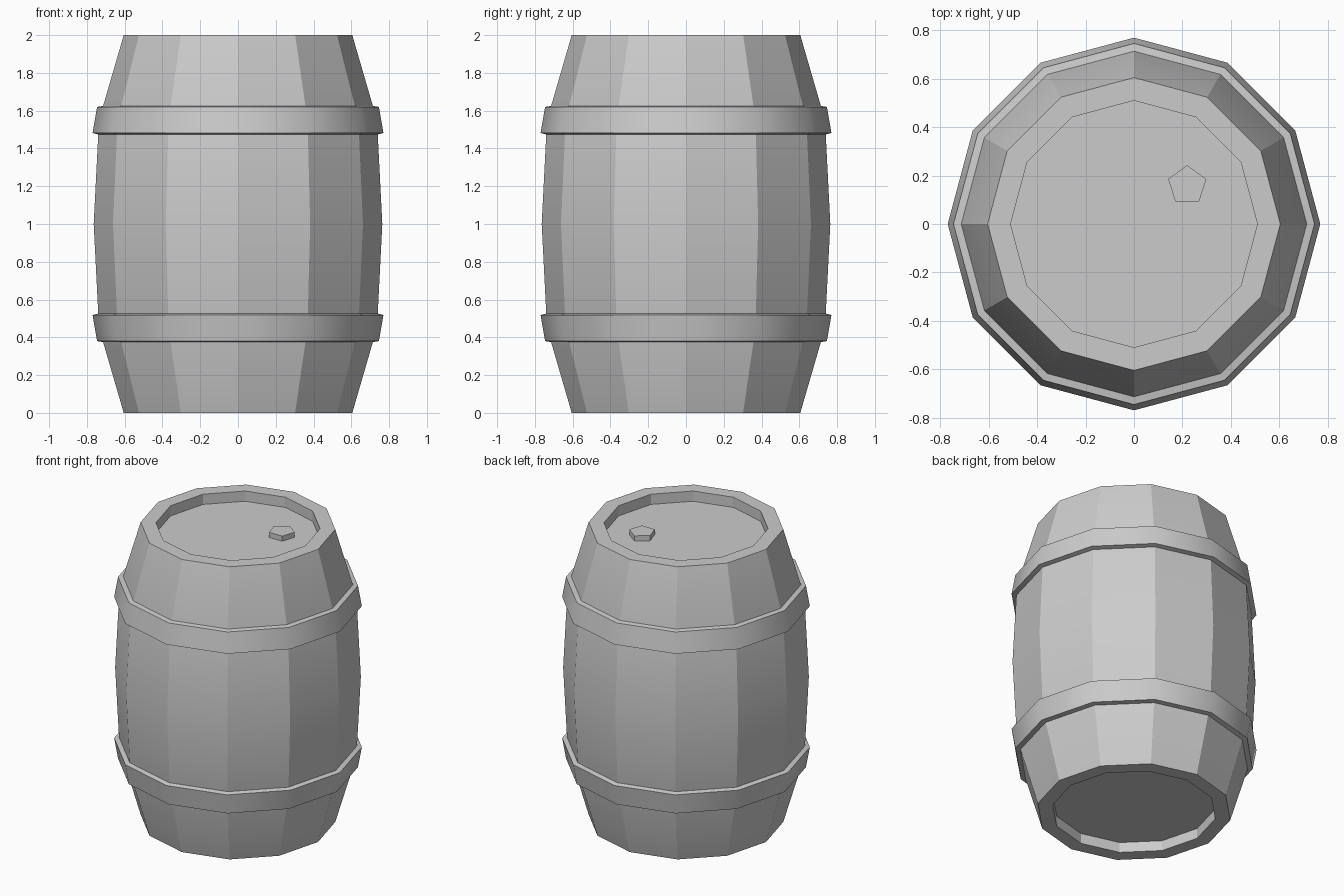
import bpy
from math import cos, sin, pi, radians

cube = bpy.data.objects.get("Cube")
if cube:
    bpy.data.objects.remove(cube)

grey = bpy.data.materials.new("plain_grey")
grey.use_nodes = True
grey.diffuse_color = (0.6, 0.6, 0.6, 1)
grey.node_tree.nodes["Principled BSDF"].inputs["Base Color"].default_value = (0.6, 0.6, 0.6, 1)


def lathe(name, profile, sides, closed=False, smooth=0, start=0.0, centre=(0, 0)):
    """Turn a (radius, height) profile, listed bottom to top on the outside, around z."""
    verts = [(r * cos(start + 2 * pi * s / sides), r * sin(start + 2 * pi * s / sides), z)
             for r, z in profile for s in range(sides)]
    rings = len(profile)
    faces = []
    for i in range(rings if closed else rings - 1):
        a, b = i * sides, (i + 1) % rings * sides
        for s in range(sides):
            t = (s + 1) % sides
            faces.append((a + s, a + t, b + t, b + s))
    if not closed:  # cap both ends
        faces.append(tuple(reversed(range(sides))))
        faces.append(tuple(range((rings - 1) * sides, rings * sides)))
    mesh = bpy.data.meshes.new(name)
    mesh.from_pydata(verts, [], faces)
    mesh.materials.append(grey)
    obj = bpy.data.objects.new(name, mesh)
    obj.location = (*centre, 0)
    bpy.context.collection.objects.link(obj)
    if smooth:
        bpy.ops.object.select_all(action="DESELECT")
        obj.select_set(True)
        bpy.context.view_layer.objects.active = obj
        bpy.ops.object.shade_smooth_by_angle(angle=radians(smooth))
    return obj


def flip(profile):
    """Mirror a profile about the middle of the barrel."""
    return [(r, 2 - z) for r, z in reversed(profile)]


# Barrel body with recessed heads; staves stay faceted around, smooth along their length
lower = [(0.51, 0.07), (0.51, 0), (0.605, 0), (0.736, 0.45)]
lathe("barrel_body", lower + [(0.764, 1)] + flip(lower), 12, smooth=20)

# Hoops, leaning with the staves
upper_hoop = [(0.735, 1.473), (0.77, 1.482), (0.746, 1.62), (0.71, 1.626)]
lathe("upper_hoop", upper_hoop, 12, closed=True, smooth=35)
lathe("lower_hoop", flip(upper_hoop), 12, closed=True, smooth=35)

# Five-sided bung on the top head
lathe("bung", [(0.083, 1.9), (0.083, 1.965)], 5, start=pi / 2, centre=(0.22, 0.16))
